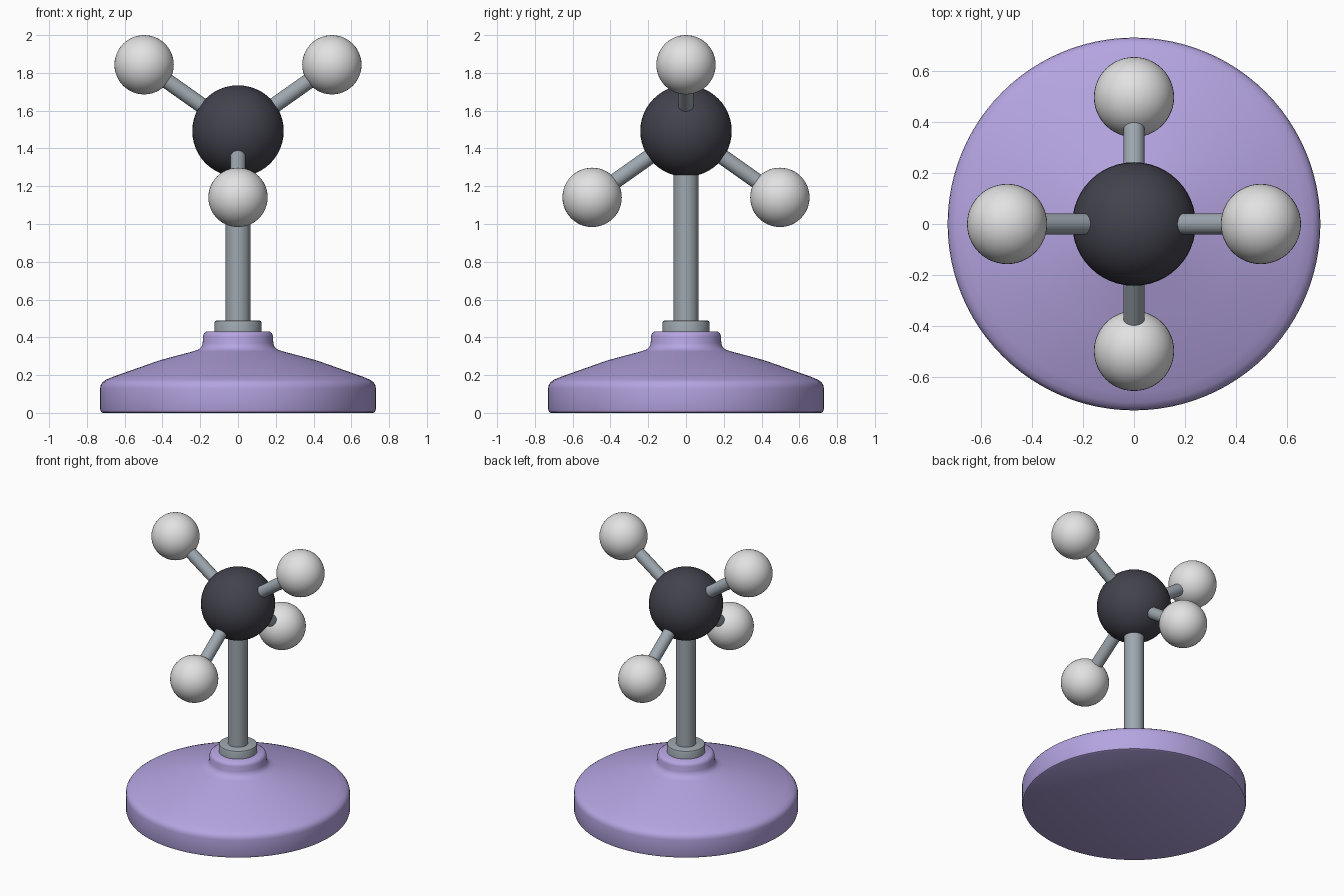
import bpy
import math
from mathutils import Vector

cube = bpy.data.objects.get("Cube")
if cube:
    bpy.data.objects.remove(cube, do_unlink=True)


def material(name, color):
    mat = bpy.data.materials.new(name)
    mat.use_nodes = True
    mat.diffuse_color = (*color, 1)
    mat.node_tree.nodes["Principled BSDF"].inputs["Base Color"].default_value = (*color, 1)
    return mat


lilac = material("lilac", (0.46, 0.37, 0.75))
steel = material("steel grey", (0.34, 0.39, 0.43))
charcoal = material("charcoal", (0.055, 0.055, 0.075))
white = material("off white", (0.76, 0.76, 0.76))


def finish(name, mat):
    obj = bpy.context.object
    obj.name = obj.data.name = name
    obj.data.materials.append(mat)
    bpy.ops.object.shade_smooth_by_angle(angle=math.radians(40))
    return obj


def ball(name, center, radius, mat):
    bpy.ops.mesh.primitive_uv_sphere_add(segments=48, ring_count=24, radius=radius, location=center)
    return finish(name, mat)


def rod(name, start, end, radius, mat):
    axis = end - start
    bpy.ops.mesh.primitive_cylinder_add(
        vertices=32, radius=radius, depth=axis.length, location=(start + end) / 2,
        rotation=axis.to_track_quat("Z", "Y").to_euler())
    return finish(name, mat)


def lathe(name, profile, mat, steps=96):
    """Revolve (radius, height) points around z and cap both ends."""
    verts, faces = [], []
    for radius, height in profile:
        for i in range(steps):
            a = math.tau * i / steps
            verts.append((radius * math.cos(a), radius * math.sin(a), height))
    for row in range(len(profile) - 1):
        low, high = row * steps, (row + 1) * steps
        for i in range(steps):
            j = (i + 1) % steps
            faces.append((low + i, low + j, high + j, high + i))
    faces.append(tuple(reversed(range(steps))))
    faces.append(tuple(range(len(verts) - steps, len(verts))))
    mesh = bpy.data.meshes.new(name)
    mesh.from_pydata(verts, [], faces)
    obj = bpy.data.objects.new(name, mesh)
    bpy.context.collection.objects.link(obj)
    bpy.ops.object.select_all(action="DESELECT")
    obj.select_set(True)
    bpy.context.view_layer.objects.active = obj
    return finish(name, mat)


# Turned base with a sloping top and a short neck
lathe("base", [
    (0.715, 0), (0.725, 0.005), (0.73, 0.02), (0.73, 0.13), (0.727, 0.148),
    (0.717, 0.163), (0.70, 0.175), (0.66, 0.192), (0.41, 0.28), (0.24, 0.325),
    (0.21, 0.335), (0.193, 0.35), (0.187, 0.37), (0.185, 0.405),
    (0.181, 0.42), (0.165, 0.432)], lilac)

# Collar and post
lathe("collar", [(0.125, 0.42), (0.125, 0.475), (0.121, 0.486), (0.11, 0.49)], steel, 64)
rod("post", Vector((0, 0, 0.44)), Vector((0, 0, 1.4)), 0.066, steel)

# Central ball with four arms in a tetrahedral arrangement
center = Vector((0, 0, 1.492))
ball("center_ball", center, 0.242, charcoal)
reach, rise = 0.497, 0.351
arms = {
    "left": (reach, 0, rise), "right": (-reach, 0, rise),
    "front": (0, -reach, -rise), "back": (0, reach, -rise),
}
for side, offset in arms.items():
    tip = center + Vector(offset)
    rod(side + "_arm", center, tip, 0.041, steel)
    ball(side + "_ball", tip, 0.157, white)
